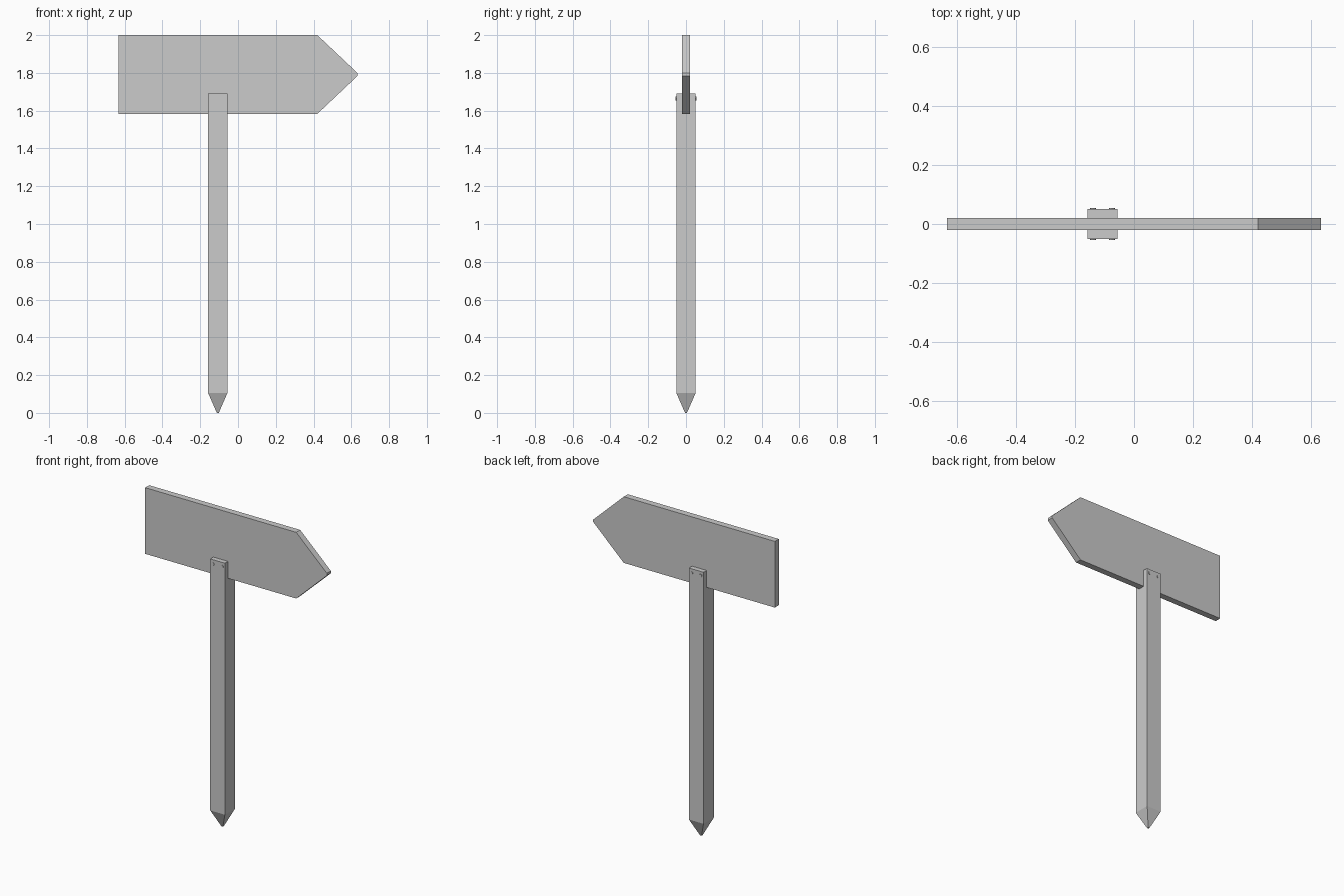
import bpy, bmesh, math
from mathutils import Vector, Matrix

if "Cube" in bpy.data.objects:
    bpy.data.objects.remove(bpy.data.objects["Cube"])

POST_X, HALF, BOARD_HALF = -0.107, 0.051, 0.02
BOARD_Z = 1.583


def finish(bm, name):
    bmesh.ops.recalc_face_normals(bm, faces=bm.faces)
    mesh = bpy.data.meshes.new(name)
    bm.to_mesh(mesh)
    bm.free()
    obj = bpy.data.objects.new(name, mesh)
    bpy.context.collection.objects.link(obj)
    return obj


def prism(points, offset):
    """Closed profile extruded along the offset vector."""
    bm = bmesh.new()
    face = bm.faces.new([bm.verts.new(p) for p in points])
    new = bmesh.ops.extrude_face_region(bm, geom=[face], use_keep_orig=True)["geom"]
    bmesh.ops.translate(bm, vec=offset,
                        verts=[v for v in new if isinstance(v, bmesh.types.BMVert)])
    return bm


# Arrow board with a blunt tip
outline = [(-0.633, BOARD_Z), (0.42, BOARD_Z), (0.633, 1.784),
           (0.633, 1.799), (0.42, 2.0), (-0.633, 2.0)]
finish(prism([(x, -BOARD_HALF, z) for x, z in outline],
             (0, 2 * BOARD_HALF, 0)), "arrow_board")

# Post: slotted side profile, extruded across its width
profile = [(-HALF, 0.105), (HALF, 0.105), (HALF, 1.69), (BOARD_HALF, 1.69),
           (BOARD_HALF, BOARD_Z), (-BOARD_HALF, BOARD_Z), (-BOARD_HALF, 1.69), (-HALF, 1.69)]
bm = prism([(POST_X - HALF, y, z) for y, z in profile], (2 * HALF, 0, 0))

# Pointed foot: bottom face pulled down and tapered
bottom = min(bm.faces, key=lambda f: f.calc_center_median().z)
foot = bmesh.ops.extrude_discrete_faces(bm, faces=[bottom])["faces"][0]
for v in foot.verts:
    v.co = Vector((POST_X + (v.co.x - POST_X) * 0.1, v.co.y * 0.1, 0))
finish(bm, "post")

# Nail heads on both faces of the post
bm = bmesh.new()
for side in (-1, 1):
    for dx in (-0.032, 0.032):
        place = (Matrix.Translation((POST_X + dx, side * HALF, 1.664))
                 @ Matrix.Rotation(math.pi / 2, 4, 'X'))
        bmesh.ops.create_cone(bm, cap_ends=True, segments=8, radius1=0.01,
                              radius2=0.01, depth=0.007, matrix=place)
finish(bm, "nail_heads")
